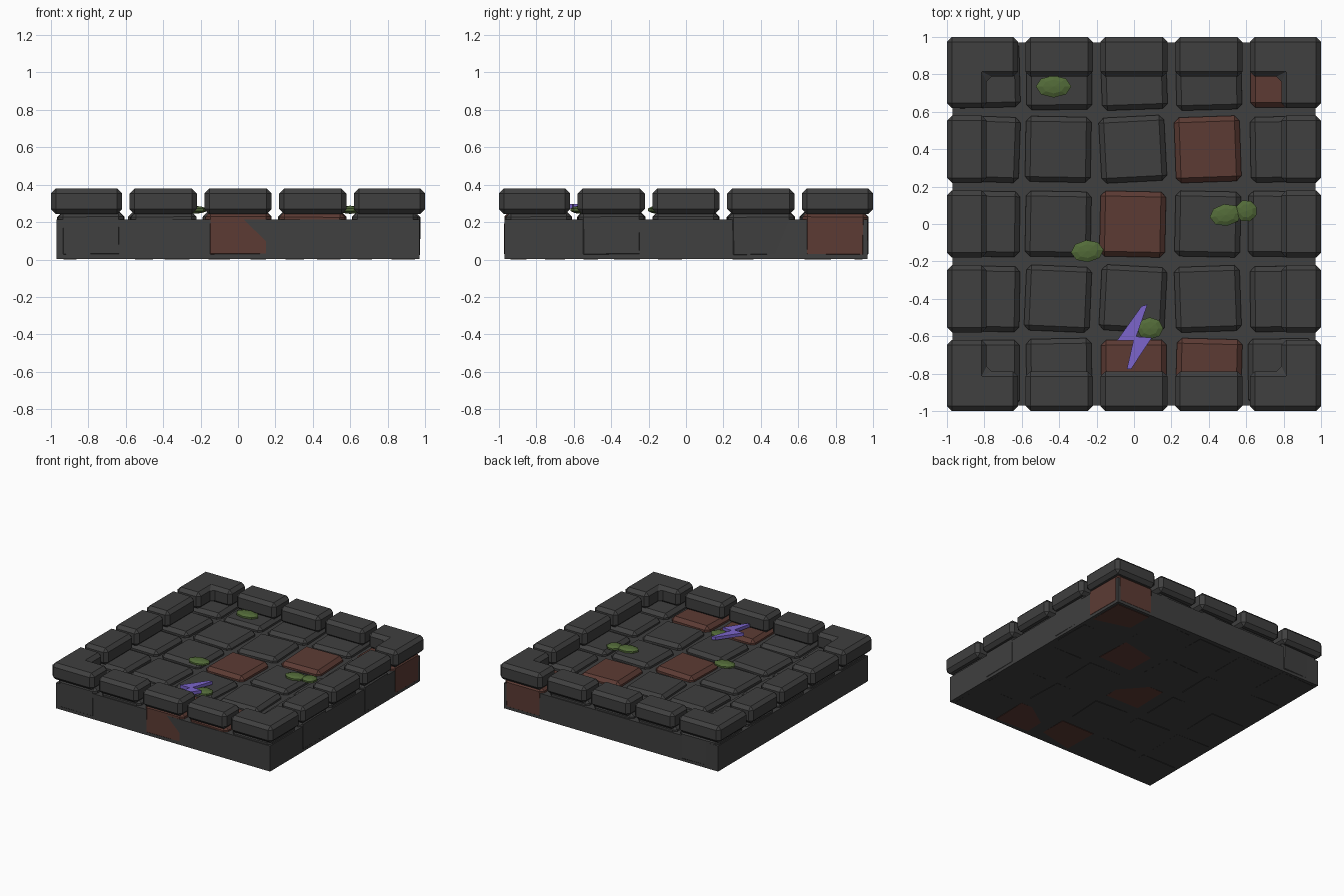
import bpy, bmesh, math, random
from mathutils import Matrix, Vector

if "Cube" in bpy.data.objects:
    bpy.data.objects.remove(bpy.data.objects["Cube"])

random.seed(4)


def material(name, rgb):
    m = bpy.data.materials.new(name)
    m.diffuse_color = (*rgb, 1)
    m.use_nodes = True
    m.node_tree.nodes["Principled BSDF"].inputs["Base Color"].default_value = m.diffuse_color
    return m


GREY = material("dark stone", (0.050, 0.050, 0.050))
RED = material("red stone", (0.108, 0.044, 0.034))
GREEN = material("moss green", (0.085, 0.145, 0.040))
PURPLE = material("bolt purple", (0.20, 0.13, 0.60))


def add_object(name, bm, mat, matrix=Matrix()):
    bmesh.ops.recalc_face_normals(bm, faces=bm.faces)
    me = bpy.data.meshes.new(name)
    bm.to_mesh(me)
    bm.free()
    me.materials.append(mat)
    ob = bpy.data.objects.new(name, me)
    ob.matrix_world = matrix
    bpy.context.collection.objects.link(ob)
    return ob


def prism(name, outline, z0, z1, mat, chamfer=0, matrix=Matrix()):
    """Extrude a flat outline upwards, with optional chamfered edges."""
    bm = bmesh.new()
    face = bm.faces.new([bm.verts.new((x, y, z0)) for x, y in outline])
    top = bmesh.ops.extrude_face_region(bm, geom=[face])["geom"]
    for v in top:
        if isinstance(v, bmesh.types.BMVert):
            v.co.z = z1
    bmesh.ops.recalc_face_normals(bm, faces=bm.faces)
    if chamfer:
        bmesh.ops.bevel(bm, geom=bm.edges[:], offset=chamfer, segments=1,
                        affect='EDGES', profile=0.5)
    return add_object(name, bm, mat, matrix)


def rect(x0, x1, y0, y1):
    return [(x0, y0), (x1, y0), (x1, y1), (x0, y1)]


# Base slab filling the joints
prism("base_slab", rect(-0.97, 0.97, -0.97, 0.97), 0.004, 0.213, GREY)

# Floor stones: 5 x 5 grid, each slightly turned
turns = [[0, 1, 0.5, -1.5, 0.5],
         [-1, -2.5, -3, 2, 0.5],
         [-1, -1, -1.2, -1.2, -0.5],
         [-2, -1, 3, 2, 1],
         [1.5, 0.5, 2, 1.5, 0]]
reds = {(2, 0), (3, 0), (2, 2), (3, 3), (4, 4)}
proud = {"front": {0, 2}, "right": {1, 3, 4}, "back": {0, 4}, "left": set()}
for j in range(5):
    for i in range(5):
        x, y = (i - 2) * 0.4, (j - 2) * 0.4
        # Border stones either stand just proud of the slab or sit inside it
        if i == 0:
            x += 0.014
        if i == 4:
            x += -0.003 if j in proud["right"] else -0.014
        if j == 0:
            y += 0.004 if i in proud["front"] else 0.012
        if j == 4:
            y += -0.003 if i in proud["back"] else -0.014
        if 0 < i < 4 and 0 < j < 4:
            x -= 0.006
        half = 0.175
        mat = RED if (i, j) in reds else GREY
        tilt = Matrix.Rotation(math.radians(random.uniform(-0.6, 0.6)), 4, 'X') \
            @ Matrix.Rotation(math.radians(random.uniform(-0.6, 0.6)), 4, 'Y')
        place = Matrix.Translation((x, y, 0.131)) \
            @ Matrix.Rotation(math.radians(turns[j][i]), 4, 'Z') @ tilt
        prism(f"floor_stone_{i}_{j}", rect(-half, half, -half, half),
              -0.128, 0.124, mat, 0.027, place)

# Rim: three straight stones and one L-shaped corner, turned onto each side
corner = [(-1, -1), (-0.62, -1), (-0.62, -0.788), (-0.788, -0.788),
          (-0.788, -0.62), (-1, -0.62)]
for side in range(4):
    turn = Matrix.Rotation(side * math.pi / 2, 4, 'Z')
    prism(f"rim_corner_{side}", corner, 0.243, 0.38, GREY, 0.027, turn)
    for k in (-1, 0, 1):
        prism(f"rim_stone_{side}_{k + 1}",
              rect(k * 0.4 - 0.18, k * 0.4 + 0.18, -1, -0.788),
              0.243, 0.38, GREY, 0.027, turn)

# Moss clumps: flattened faceted blobs
for n, (x, y, rx, ry, a) in enumerate([(-0.43, 0.735, 0.10, 0.062, 0),
                                       (0.49, 0.048, 0.09, 0.062, 8),
                                       (0.60, 0.070, 0.062, 0.062, 20),
                                       (-0.25, -0.145, 0.092, 0.062, 5),
                                       (0.085, -0.558, 0.075, 0.062, 0)]):
    bm = bmesh.new()
    bmesh.ops.create_uvsphere(bm, u_segments=8, v_segments=5, radius=1)
    add_object(f"moss_clump_{n}", bm, GREEN,
               Matrix.Translation((x, y, 0.266))
               @ Matrix.Rotation(math.radians(a), 4, 'Z')
               @ Matrix.Diagonal(Vector((rx, ry, 0.022, 1))))

# Zigzag bolt lying over the floor
bolt = [(0.072, -0.43), (0.04, -0.44), (-0.09, -0.622), (-0.003, -0.622),
        (-0.038, -0.775), (-0.015, -0.775), (0.095, -0.608), (0.012, -0.602)]
prism("zigzag_bolt", bolt, 0.272, 0.298, PURPLE)
